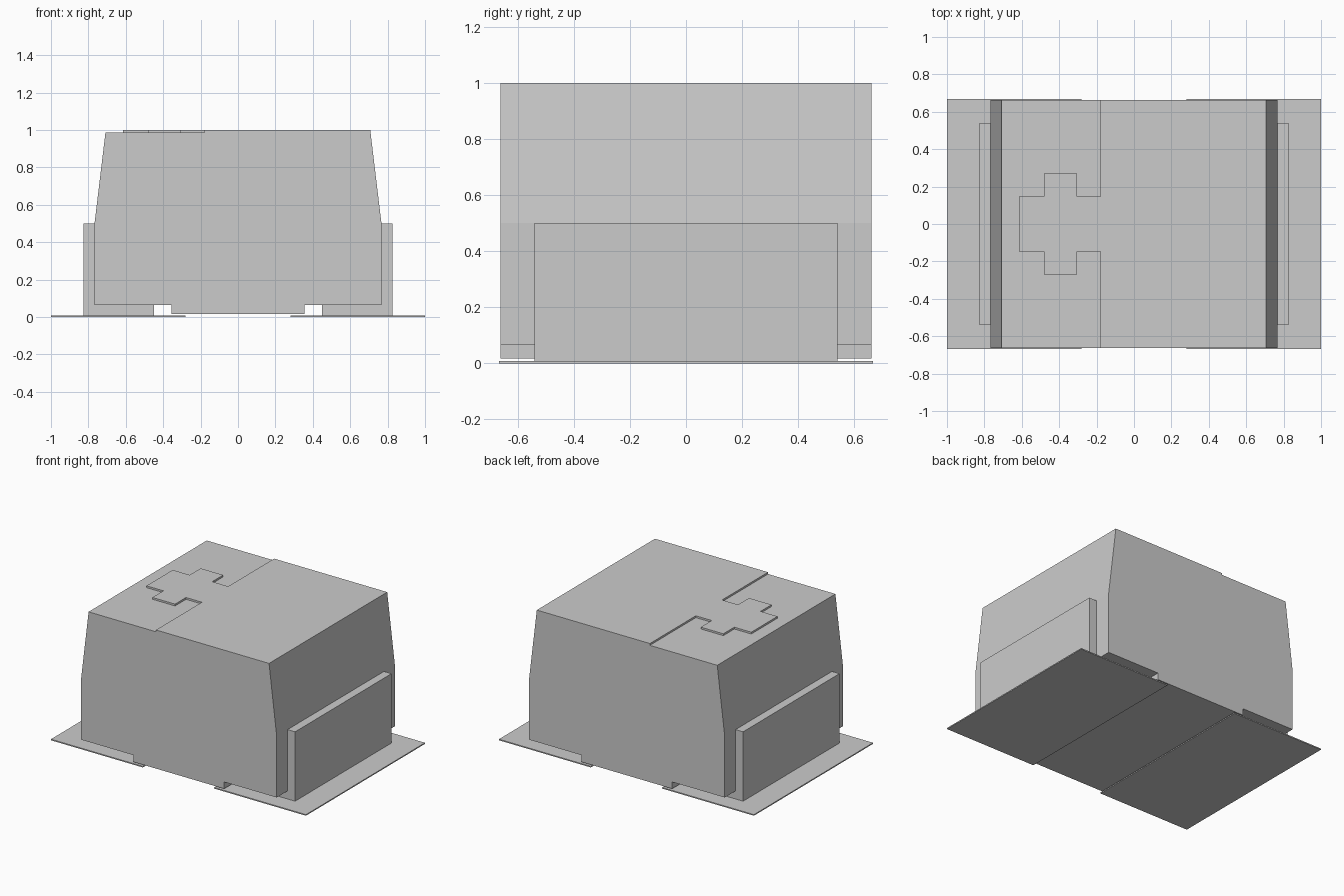
import bpy
import bmesh
from mathutils import Vector

if "Cube" in bpy.data.objects:
    bpy.data.objects.remove(bpy.data.objects["Cube"], do_unlink=True)

grey = bpy.data.materials.new("plain_grey")
grey.use_nodes = True
colour = (0.6, 0.6, 0.6, 1)
grey.diffuse_color = colour
grey.node_tree.nodes["Principled BSDF"].inputs["Base Color"].default_value = colour


def prism(name, outline, start, length):
    """Extrude a closed outline (start maps 2D points to 3D) along a vector."""
    bm = bmesh.new()
    face = bm.faces.new([bm.verts.new(start(p)) for p in outline])
    new = bmesh.ops.extrude_face_region(bm, geom=[face])["geom"]
    verts = [v for v in new if isinstance(v, bmesh.types.BMVert)]
    bmesh.ops.translate(bm, verts=verts, vec=Vector(length))
    bmesh.ops.recalc_face_normals(bm, faces=bm.faces)
    mesh = bpy.data.meshes.new(name)
    bm.to_mesh(mesh)
    bm.free()
    mesh.materials.append(grey)
    obj = bpy.data.objects.new(name, mesh)
    bpy.context.collection.objects.link(obj)
    return obj


def along_y(name, outline, half_width):
    return prism(name, outline, lambda p: (p[0], -half_width, p[1]),
                 (0, 2 * half_width, 0))


# Moulded body: tapered upper half, standoff ridge underneath
half = [(0.355, 0.017), (0.355, 0.065), (0.767, 0.065), (0.767, 0.5), (0.707, 1.0)]
body = along_y("body", half + [(-x, z) for x, z in reversed(half)], 0.662)

# Shallow recess on one side of the top, leaving a raised cross-shaped mark
step = [(-0.18, -0.8), (-0.18, -0.147), (-0.305, -0.147), (-0.305, -0.27),
        (-0.482, -0.27), (-0.482, -0.147), (-0.615, -0.147)]
recess = [(-0.9, -0.8)] + step + [(x, -y) for x, y in reversed(step)] + [(-0.9, 0.8)]
cutter = prism("recess_cutter", recess, lambda p: (p[0], p[1], 0.987), (0, 0, 0.1))
cutter.hide_render = True
cutter.hide_viewport = True

cut = body.modifiers.new("top_recess", "BOOLEAN")
cut.operation = "DIFFERENCE"
cut.solver = "EXACT"
cut.object = cutter

# Bent terminals and flat pads on both sides
terminal = [(0.45, 0.008), (0.826, 0.008), (0.826, 0.5), (0.767, 0.5),
            (0.767, 0.065), (0.45, 0.065)]
pad = [(0.28, 0), (1, 0), (1, 0.008), (0.28, 0.008)]
for side, sign in (("left", 1), ("right", -1)):
    along_y(side + "_terminal", [(sign * x, z) for x, z in terminal], 0.54)
    along_y(side + "_pad", [(sign * x, z) for x, z in pad], 0.667)
